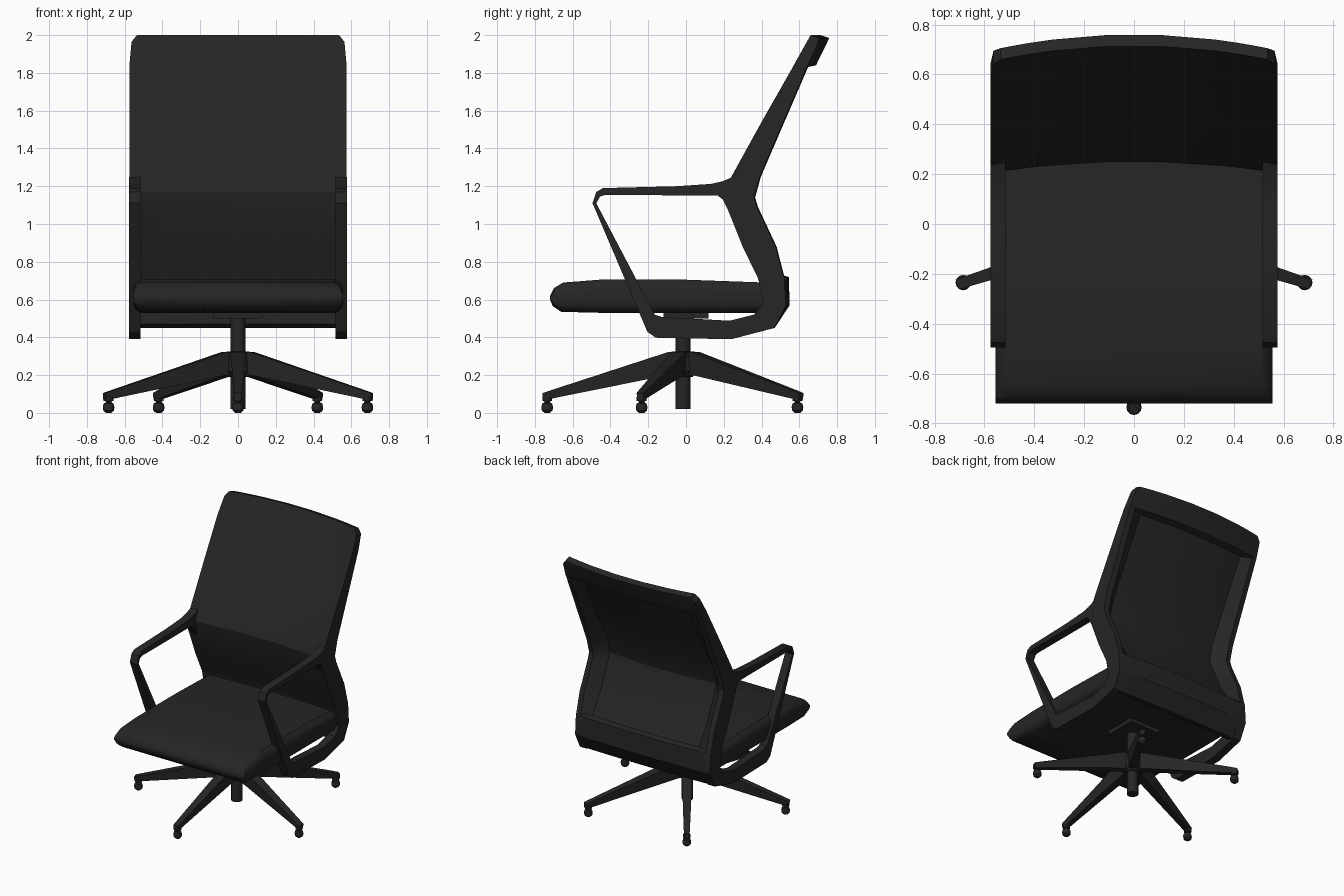
import bpy, bmesh, math
from mathutils import Vector

cube = bpy.data.objects.get("Cube")
if cube:
    bpy.data.objects.remove(cube, do_unlink=True)

black = bpy.data.materials.new("soft_black")
black.use_nodes = True
tone = (0.019, 0.019, 0.019, 1)
black.diffuse_color = tone
bsdf = next(n for n in black.node_tree.nodes if n.type == 'BSDF_PRINCIPLED')
bsdf.inputs["Base Color"].default_value = tone
bsdf.inputs["Roughness"].default_value = 0.7


def finish(name, bm, angle=30):
    bmesh.ops.recalc_face_normals(bm, faces=bm.faces)
    mesh = bpy.data.meshes.new(name)
    bm.to_mesh(mesh)
    bm.free()
    mesh.materials.append(black)
    obj = bpy.data.objects.new(name, mesh)
    bpy.context.collection.objects.link(obj)
    bpy.ops.object.select_all(action='DESELECT')
    obj.select_set(True)
    bpy.context.view_layer.objects.active = obj
    bpy.ops.object.shade_smooth_by_angle(angle=math.radians(angle))
    return obj


def loft(name, rings, angle=30):
    """Skin equal rings; each ring runs up one side and back down the other."""
    bm = bmesh.new()
    rows = [[bm.verts.new(p) for p in ring] for ring in rings]
    n = len(rows[0])
    for a, b in zip(rows, rows[1:]):
        for i in range(n):
            j = (i + 1) % n
            bm.faces.new((a[i], a[j], b[j], b[i]))
    for end in (rows[0], rows[-1]):
        for i in range(n // 2 - 1):
            bm.faces.new((end[i], end[i + 1], end[n - 2 - i], end[n - 1 - i]))
    return finish(name, bm, angle)


def lathe(name, centre, profile, sides=12):
    """Turn a (radius, height) profile about a vertical axis."""
    bm = bmesh.new()
    rows = []
    for r, z in profile:
        rows.append([bm.verts.new((centre[0] + r * math.cos(math.tau * k / sides),
                                   centre[1] + r * math.sin(math.tau * k / sides), z))
                     for k in range(sides)])
    for a, b in zip(rows, rows[1:]):
        for i in range(sides):
            j = (i + 1) % sides
            bm.faces.new((a[i], a[j], b[j], b[i]))
    bm.faces.new(rows[0])
    bm.faces.new(rows[-1])
    return finish(name, bm)


# Backrest: front point, rear point, panel depth (None = solid crossbar), bulge, width
back_rows = [
    ((.40, .47), (.46, .45), None, .01, 1),
    ((.41, .57), (.53, .57), None, .02, 1),
    ((.385, .70), (.52, .72), None, .025, 1),
    ((.38, .715), (.515, .73), .10, .025, 1),
    ((.30, .88), (.475, .88), .08, .035, 1),
    ((.22, 1.08), (.375, 1.09), .06, .045, 1),
    ((.205, 1.17), (.36, 1.14), .06, .045, 1),
    ((.24, 1.25), (.39, 1.25), .05, .045, 1),
    ((.40, 1.54), (.515, 1.54), .04, .045, 1),
    ((.565, 1.83), (.64, 1.83), .03, .045, 1),
    ((.57, 1.84), (.645, 1.84), None, .045, 1),
    ((.64, 1.965), (.695, 1.95), None, .05, .98),
    ((.66, 2.0), (.705, 1.985), None, .055, .93),
]
half = .575
columns = [-half, -.535, -.455, -.35, -.12, .12, .35, .455, .535, half]
rings = []
for x in columns:
    front, rear = [], []
    for f, r, depth, bulge, width in back_rows:
        push = bulge * (1 - (x / half) ** 2)
        front.append((x * width, f[0] + push, f[1]))
        if depth is not None and abs(x) < .5:
            r = (f[0] + depth, r[1])
        rear.append((x * width, r[0] + push, r[1]))
    rings.append(front + rear[::-1])
loft("backrest", rings, 25)

# Seat cushion with narrowed, softened side edges
seat_top = [(-.72, .62), (-.70, .66), (-.65, .69), (-.46, .705), (0, .705), (.42, .69)]
seat_low = [(-.72, .60), (-.705, .565), (-.66, .535), (-.46, .53), (0, .53), (.42, .53)]
rings = []
for x, squash in [(-.555, .45), (-.545, .75), (-.515, 1), (0, 1),
                  (.515, 1), (.545, .75), (.555, .45)]:
    outline = seat_top + seat_low[::-1]
    rings.append([(x, y, .61 + (z - .61) * squash) for y, z in outline])
loft("seat_cushion", rings, 35)

# Arm loops: outer and inner edge pairs in side profile
arm_path = [
    ((.25, 1.25), (.23, 1.06)), ((.19, 1.225), (.195, 1.13)),
    ((.13, 1.212), (.165, 1.152)), ((-.05, 1.20), (-.05, 1.152)),
    ((-.44, 1.19), (-.43, 1.153)), ((-.475, 1.17), (-.455, 1.145)),
    ((-.495, 1.11), (-.475, 1.11)), ((-.205, .43), (-.165, .52)),
    ((-.16, .398), (-.13, .508)), ((.24, .39), (.23, .488)),
    ((.47, .45), (.36, .52)), ((.53, .57), (.41, .58)),
]
for side, sx in (("left", 1), ("right", -1)):
    rings = [[(sx * .515, *o), (sx * .576, *o), (sx * .576, *i), (sx * .515, *i)]
             for o, i in arm_path]
    loft(side + "_arm_loop", rings)

# Central column and hub
pivot = Vector((0, -.015, 0))
lathe("gas_column", pivot, [(.04, .02), (.04, .54)])
lathe("base_hub", pivot, [(.05, .19), (.075, .22), (.075, .315), (.06, .325)])
loft("seat_plate", [[(-.13, y, .50), (-.13, y, .535), (.13, y, .535), (.13, y, .50)]
                    for y in (-.12, .12)])

# Five tapered legs with casters
tips = {"front": (0, -.735), "left": (.685, -.235), "right": (-.685, -.235),
        "rear_left": (.42, .59), "rear_right": (-.42, .59)}
for name, (tx, ty) in tips.items():
    tip = Vector((tx, ty, 0))
    along = (tip - pivot).normalized()
    across = Vector((-along.y, along.x, 0))
    reach = (tip - pivot).length
    rings = []
    for d, w_top, w_low, top, low in [(.0, .04, .03, .325, .20), (.08, .04, .03, .322, .20),
                                      (reach - .02, .022, .018, .12, .075),
                                      (reach + .025, .02, .016, .105, .07)]:
        c = pivot + along * d
        rings.append([c + across * s + Vector((0, 0, z)) for s, z in
                      ((-w_low, low), (-w_top, top), (w_top, top), (w_low, low))])
    loft(name + "_leg", rings)
    lathe(name + "_caster", tip, [(.014, 0), (.028, .012), (.031, .03), (.026, .05), (.014, .055),
                                  (.014, .06), (.026, .064), (.026, .085)])
